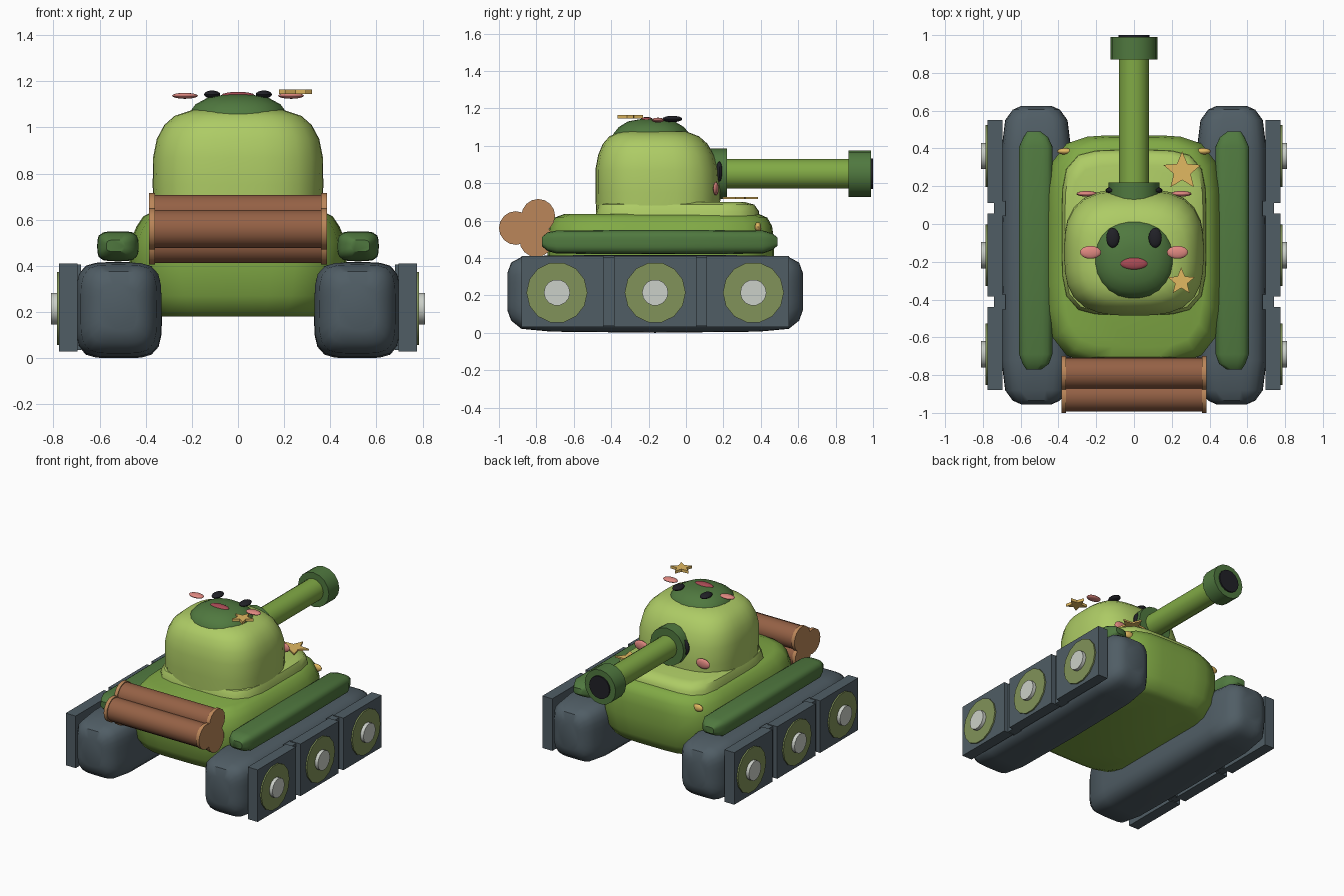
import bpy, bmesh
from math import pi, sin, cos
from mathutils import Matrix, Vector

if "Cube" in bpy.data.objects:
    bpy.data.objects.remove(bpy.data.objects["Cube"])


def mat(name, r, g, b):
    m = bpy.data.materials.new(name)
    m.diffuse_color = (r, g, b, 1)
    m.use_nodes = True
    m.node_tree.nodes["Principled BSDF"].inputs["Base Color"].default_value = m.diffuse_color
    return m


GREEN = mat("green", .22, .40, .06)
LIME = mat("lime", .42, .60, .13)
DARK = mat("dark_green", .08, .19, .05)
GREY = mat("track_grey", .08, .11, .13)
OLIVE = mat("olive", .22, .29, .10)
HUB = mat("hub", .6, .63, .58)
BROWN = mat("bark", .30, .12, .06)
TAN = mat("log_end", .50, .24, .10)
BLACK = mat("black", .015, .015, .02)
PINK = mat("pink", .75, .25, .22)
RED = mat("red", .40, .07, .09)
GOLD = mat("gold", .75, .48, .12)


def finish(name, bm, material):
    bmesh.ops.recalc_face_normals(bm, faces=bm.faces)
    me = bpy.data.meshes.new(name)
    bm.to_mesh(me)
    bm.free()
    ob = bpy.data.objects.new(name, me)
    bpy.context.collection.objects.link(ob)
    me.materials.append(material)
    bpy.ops.object.select_all(action='DESELECT')
    ob.select_set(True)
    bpy.context.view_layer.objects.active = ob
    bpy.ops.object.shade_smooth_by_angle(angle=0.7)
    return ob


def loft(name, material, axis, rings, n=4.0, seg=32):
    """Rings of (t, centre_u, centre_v, half_u, half_v), superellipse section."""
    bm = bmesh.new()
    loops = []
    for t, cu, cv, hu, hv in rings:
        loop = []
        for i in range(seg):
            a = 2 * pi * (i + .5) / seg
            c, s = cos(a), sin(a)
            k = (abs(c) ** n + abs(s) ** n) ** (-1 / n)
            u, v = cu + hu * c * k, cv + hv * s * k
            loop.append(bm.verts.new((u, v, t) if axis == 'z' else (u, t, v)))
        loops.append(loop)
    for a, b in zip(loops, loops[1:]):
        for i in range(seg):
            j = (i + 1) % seg
            bm.faces.new((a[i], a[j], b[j], b[i]))
    bm.faces.new(loops[0])
    bm.faces.new(loops[-1])
    return finish(name, bm, material)


def cylinder(name, material, axis, start, end, r, a, b, seg=16):
    """Cylinder from start to end on the axis; a, b are the other coordinates."""
    bm = bmesh.new()
    mid = (start + end) / 2
    if axis == 'x':
        m = Matrix.Translation((mid, a, b)) @ Matrix.Rotation(pi / 2, 4, 'Y')
    else:
        m = Matrix.Translation((a, mid, b)) @ Matrix.Rotation(pi / 2, 4, 'X')
    bmesh.ops.create_cone(bm, cap_ends=True, segments=seg, radius1=r, radius2=r,
                          depth=abs(end - start), matrix=m)
    return finish(name, bm, material)


def box(name, material, lo, hi):
    bm = bmesh.new()
    lo, hi = Vector(lo), Vector(hi)
    bmesh.ops.create_cube(bm, size=1, matrix=Matrix.Translation((lo + hi) / 2)
                          @ Matrix.Diagonal((*(hi - lo), 1)))
    return finish(name, bm, material)


def blob(name, material, loc, size):
    bm = bmesh.new()
    bmesh.ops.create_uvsphere(bm, u_segments=16, v_segments=8, radius=1,
                              matrix=Matrix.Translation(loc) @ Matrix.Diagonal((*size, 1)))
    return finish(name, bm, material)


def star(name, loc, r, h):
    bm = bmesh.new()
    vs = []
    for i in range(10):
        a, q = pi / 2 + i * pi / 5, (r if i % 2 == 0 else r * .45)
        vs.append(bm.verts.new((loc[0] + q * cos(a), loc[1] + q * sin(a), loc[2] - h / 2)))
    f = bm.faces.new(vs)
    ext = bmesh.ops.extrude_face_region(bm, geom=[f])
    bmesh.ops.translate(bm, vec=(0, 0, h), verts=[v for v in ext['geom']
                                                  if isinstance(v, bmesh.types.BMVert)])
    return finish(name, bm, GOLD)


# Hull and stepped deck
loft("hull", GREEN, 'z', [
    (.18, 0, -.135, .36, .50), (.20, 0, -.135, .40, .55), (.27, 0, -.135, .44, .59),
    (.40, 0, -.135, .47, .605), (.50, 0, -.135, .47, .605), (.57, 0, -.135, .44, .595),
    (.615, 0, -.135, .41, .57), (.635, 0, -.13, .37, .52)], n=4.5)
loft("deck", LIME, 'z', [
    (.58, 0, -.045, .385, .44), (.65, 0, -.045, .38, .435),
    (.685, 0, -.05, .365, .415), (.70, 0, -.06, .33, .37)], n=5)

# Turret and cap
loft("turret", LIME, 'z', [
    (.62, 0, -.15, .365, .33), (.75, 0, -.15, .37, .335), (.87, 0, -.155, .368, .33),
    (.95, 0, -.16, .352, .31), (1.01, 0, -.165, .32, .28), (1.05, 0, -.17, .275, .24),
    (1.075, 0, -.175, .20, .18)], n=3)
loft("turret_cap", DARK, 'z', [
    (1.03, 0, -.185, .22, .21), (1.06, 0, -.185, .215, .207), (1.10, 0, -.185, .185, .175),
    (1.13, 0, -.185, .13, .125), (1.142, 0, -.185, .06, .06)], n=2.3, seg=24)

# Gun
cylinder("mantlet", DARK, 'y', .10, .22, .135, 0, .85)
cylinder("barrel", GREEN, 'y', .15, .92, .08, 0, .85)
cylinder("muzzle", DARK, 'y', .87, .99, .125, 0, .85)
cylinder("bore", BLACK, 'y', .95, 1.0, .082, 0, .85)

# Face on the cap, ornaments
blob("mouth", RED, (0, -.21, 1.14), (.072, .032, .014))
star("cap_star", (.25, -.305, 1.155), .075, .02)
star("deck_star", (.255, .28, .72), .105, .012)

for s, side in ((-1, "left"), (1, "right")):
    # Paired face features and lamps
    blob(side + "_top_eye", BLACK, (s * .112, -.073, 1.143), (.035, .053, .017))
    blob(side + "_top_cheek", PINK, (s * .23, -.15, 1.137), (.056, .034, .013))
    blob(side + "_front_eye", BLACK, (s * .115, .178, .86), (.036, .018, .056))
    blob(side + "_front_cheek", PINK, (s * .25, .16, .77), (.055, .015, .036))
    blob(side + "_lamp", GOLD, (s * .365, .385, .565), (.042, .017, .026))

    # Fender
    x = s * .52
    loft(side + "_fender", DARK, 'y', [
        (-.77, s * .53, .487, .04, .025), (-.74, x, .487, .07, .05),
        (-.69, x, .485, .088, .062), (-.15, x, .485, .09, .065),
        (.41, x, .485, .088, .062), (.46, x, .487, .065, .045),
        (.49, s * .53, .487, .035, .022)], n=4, seg=24)

    # Track body
    x = s * .517
    loft(side + "_track", GREY, 'y', [
        (-.955, x, .22, .08, .10), (-.935, x, .22, .125, .155), (-.88, x, .213, .165, .192),
        (-.72, x, .21, .185, .204), (-.165, x, .208, .187, .208), (.39, x, .21, .185, .204),
        (.55, x, .213, .165, .192), (.605, x, .22, .125, .155), (.625, x, .22, .08, .10)], n=4.5)

    # Side plates with recessed joints
    for i, y in enumerate((-.66, -.165, .33)):
        box(f"{side}_plate_{i}", GREY, (s * .735 - .04, y - .22, .03), (s * .735 + .04, y + .22, .41))
    for i, y in enumerate((-.4125, .0825)):
        box(f"{side}_joint_{i}", GREY, (s * .71 - .03, y - .04, .035), (s * .71 + .03, y + .04, .405))

    # Road wheels
    for i, y in enumerate((-.69, -.165, .36)):
        cylinder(f"{side}_wheel_{i}", OLIVE, 'x', s * .74, s * .785, .163, y, .215, 14)
        cylinder(f"{side}_hub_{i}", HUB, 'x', s * .75, s * .81, .07, y, .215, 14)

# Log bundle on the back
for i, (y, z) in enumerate(((-.91, .56), (-.79, .625), (-.80, .495))):
    cylinder(f"log_{i}", BROWN, 'x', -.36, .36, .083, y, z)
    for s in (-1, 1):
        cylinder(f"log_{i}_end_{s}", TAN, 'x', s * .36, s * .385, .09, y, z)
